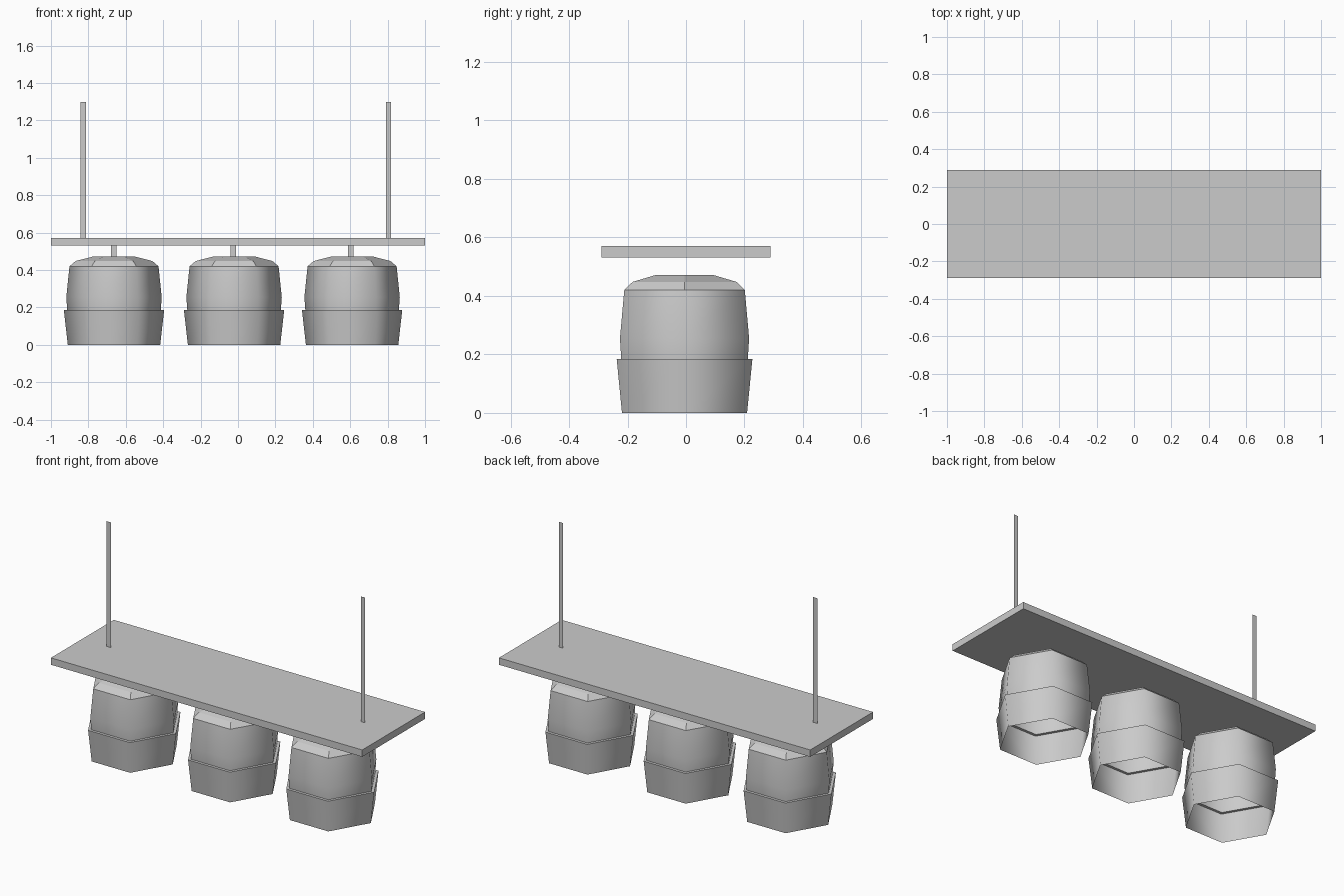
import bpy, bmesh, math

if "Cube" in bpy.data.objects:
    bpy.data.objects.remove(bpy.data.objects["Cube"])

SIDES = 6


def finish(name, bm, smooth_angle=None):
    bmesh.ops.recalc_face_normals(bm, faces=bm.faces)
    me = bpy.data.meshes.new(name)
    bm.to_mesh(me)
    bm.free()
    ob = bpy.data.objects.new(name, me)
    bpy.context.collection.objects.link(ob)
    if smooth_angle:
        bpy.ops.object.select_all(action='DESELECT')
        ob.select_set(True)
        bpy.context.view_layer.objects.active = ob
        bpy.ops.object.shade_smooth_by_angle(angle=math.radians(smooth_angle))
    return ob


def lathe(name, profile, cx, cy, closed_top=False, smooth_angle=None):
    """Six-sided shell from (radius, z) points, open below."""
    bm = bmesh.new()
    rings = []
    for r, z in profile:
        rings.append([bm.verts.new((cx + r * math.cos(math.tau * i / SIDES),
                                    cy + r * math.sin(math.tau * i / SIDES), z))
                      for i in range(SIDES)])
    for a, b in zip(rings, rings[1:]):
        for i in range(SIDES):
            j = (i + 1) % SIDES
            bm.faces.new((a[i], a[j], b[j], b[i]))
    if closed_top:
        bm.faces.new(rings[-1])
    return finish(name, bm, smooth_angle)


def strip(name, cx, width, z0, z1):
    """Flat upright strip facing the front."""
    bm = bmesh.new()
    h = width / 2
    bm.faces.new([bm.verts.new((x, -0.003, z)) for x, z in
                  ((cx - h, z0), (cx + h, z0), (cx + h, z1), (cx - h, z1))])
    return finish(name, bm)


# Mounting board
bm = bmesh.new()
bmesh.ops.create_cube(bm, size=1)
bmesh.ops.scale(bm, vec=(2, 0.577, 0.04), verts=bm.verts)
bmesh.ops.translate(bm, vec=(0, 0, 0.551), verts=bm.verts)
finish("board", bm)

# Hanging rods
for side, x in (("left", -0.828), ("right", 0.805)):
    strip(f"hanging_rod_{side}", x, 0.028, 0.571, 1.298)

# Three hollow lamp shades, each with rim band, body, cap and stem
for side, x, stem_x in (("left", -0.663, -0.665),
                        ("middle", -0.021, -0.025),
                        ("right", 0.61, 0.602)):
    lathe(f"shade_band_{side}", [(0.247, 0), (0.268, 0.185), (0.25, 0.185)],
          x, -0.005, smooth_angle=65)
    lathe(f"shade_body_{side}", [(0.25, 0.185), (0.255, 0.255), (0.238, 0.42)],
          x, -0.005, smooth_angle=65)
    lathe(f"shade_cap_{side}", [(0.238, 0.42), (0.205, 0.448), (0.112, 0.472)],
          x, -0.005, closed_top=True)
    strip(f"shade_stem_{side}", stem_x, 0.03, 0.47, 0.532)
